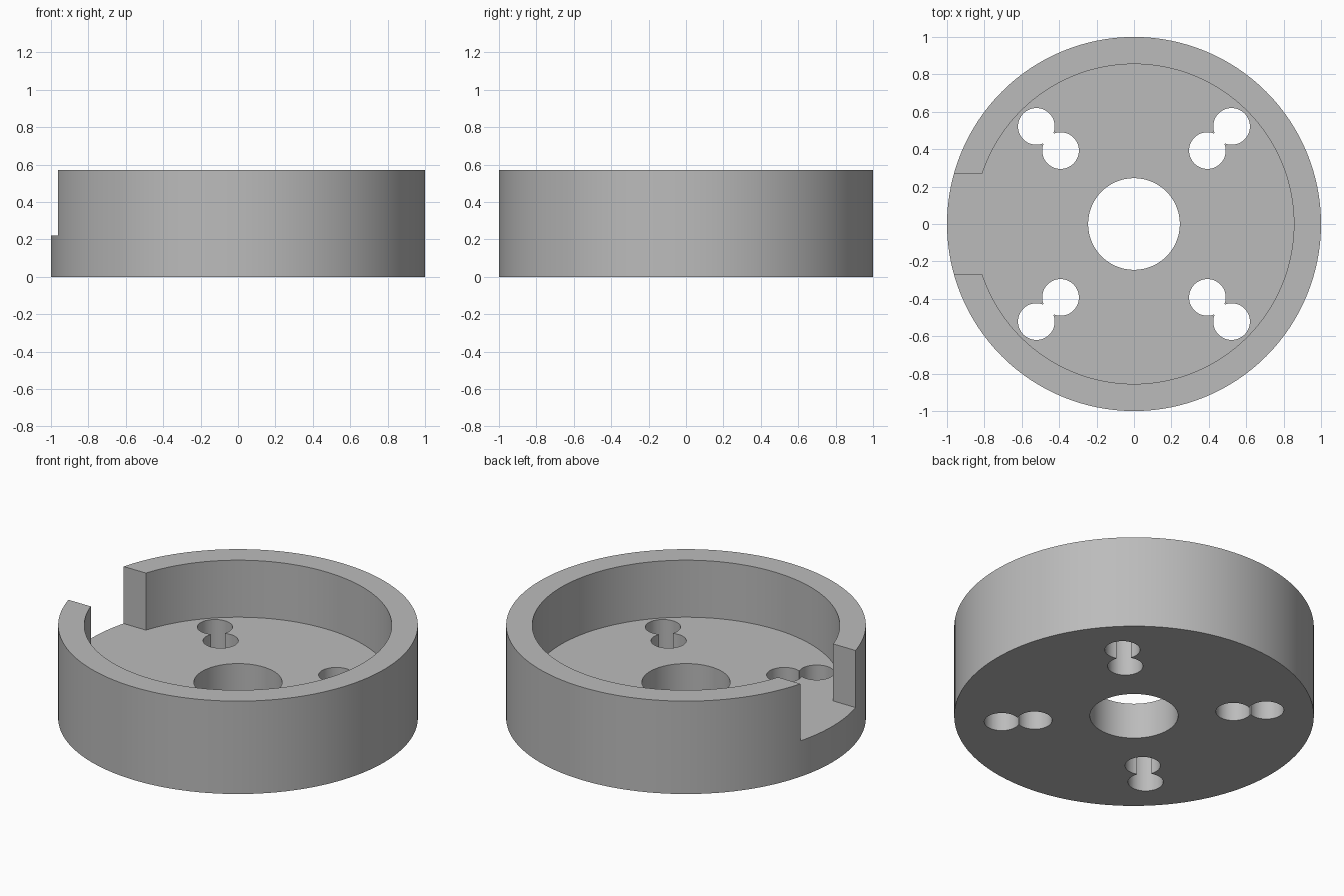
import bpy, bmesh, math
from mathutils import Matrix, Vector

if "Cube" in bpy.data.objects:
    bpy.data.objects.remove(bpy.data.objects["Cube"], do_unlink=True)

FLOOR, TOP = 0.22, 0.57
OUTER, INNER, BORE = 1.0, 0.855, 0.245

grey = bpy.data.materials.new("plain grey")
grey.use_nodes = True
colour = (0.5, 0.5, 0.5, 1)
grey.diffuse_color = colour
grey.node_tree.nodes["Principled BSDF"].inputs["Base Color"].default_value = colour


def add_object(name, bm):
    bmesh.ops.recalc_face_normals(bm, faces=bm.faces)
    mesh = bpy.data.meshes.new(name)
    bm.to_mesh(mesh)
    bm.free()
    mesh.materials.append(grey)
    obj = bpy.data.objects.new(name, mesh)
    bpy.context.collection.objects.link(obj)
    return obj


def revolve(name, profile, steps):
    bm = bmesh.new()
    verts = [bm.verts.new((r, 0, z)) for r, z in profile]
    edges = [bm.edges.new((v, verts[i - 1])) for i, v in enumerate(verts)]
    bmesh.ops.spin(bm, geom=verts + edges, cent=(0, 0, 0), axis=(0, 0, 1),
                   angle=math.tau, steps=steps, use_merge=True)
    bmesh.ops.remove_doubles(bm, verts=bm.verts, dist=1e-5)
    return add_object(name, bm)


def box(name, size, centre, turn=0):
    bm = bmesh.new()
    place = Matrix.Translation(centre) @ Matrix.Rotation(turn, 4, "Z")
    bmesh.ops.create_cube(bm, size=1, matrix=place @ Matrix.Diagonal((*size, 1)))
    return add_object(name, bm)


def drill(name, radius, centre):
    bm = bmesh.new()
    bmesh.ops.create_cone(bm, cap_ends=True, segments=48, radius1=radius,
                          radius2=radius, depth=1, matrix=Matrix.Translation(centre))
    return add_object(name, bm)


def cut(target, cutter):
    cutter.hide_render = True
    mod = target.modifiers.new("cut", "BOOLEAN")
    mod.operation, mod.solver, mod.object = "DIFFERENCE", "EXACT", cutter
    bpy.context.view_layer.objects.active = target
    bpy.ops.object.modifier_apply(modifier=mod.name)
    bpy.data.objects.remove(cutter, do_unlink=True)


# Cup with a floor, a rim wall and a central bore
cup = revolve("round_cup", [(BORE, 0), (OUTER, 0), (OUTER, TOP),
                            (INNER, TOP), (INNER, FLOOR), (BORE, FLOOR)], 128)

# Gap in the rim wall on the right side
cut(cup, box("rim_gap_cutter", (0.6, 0.535, 0.6), (-1.0, 0, FLOOR + 0.3)))

# Four diagonal pairs of holes, each pair joined by a narrow slot
for k in range(4):
    angle = math.radians(45 + 90 * k)
    direction = Vector((math.cos(angle), math.sin(angle), 0))
    for distance in (0.555, 0.738):
        cut(cup, drill("hole_cutter", 0.098, direction * distance))
    cut(cup, box("slot_cutter", (0.1, 0.08, 1), direction * 0.6465, angle))

# Smooth curved walls with crisp edges
bpy.ops.object.select_all(action="DESELECT")
cup.select_set(True)
bpy.context.view_layer.objects.active = cup
bpy.ops.object.shade_smooth_by_angle(angle=math.radians(30))
